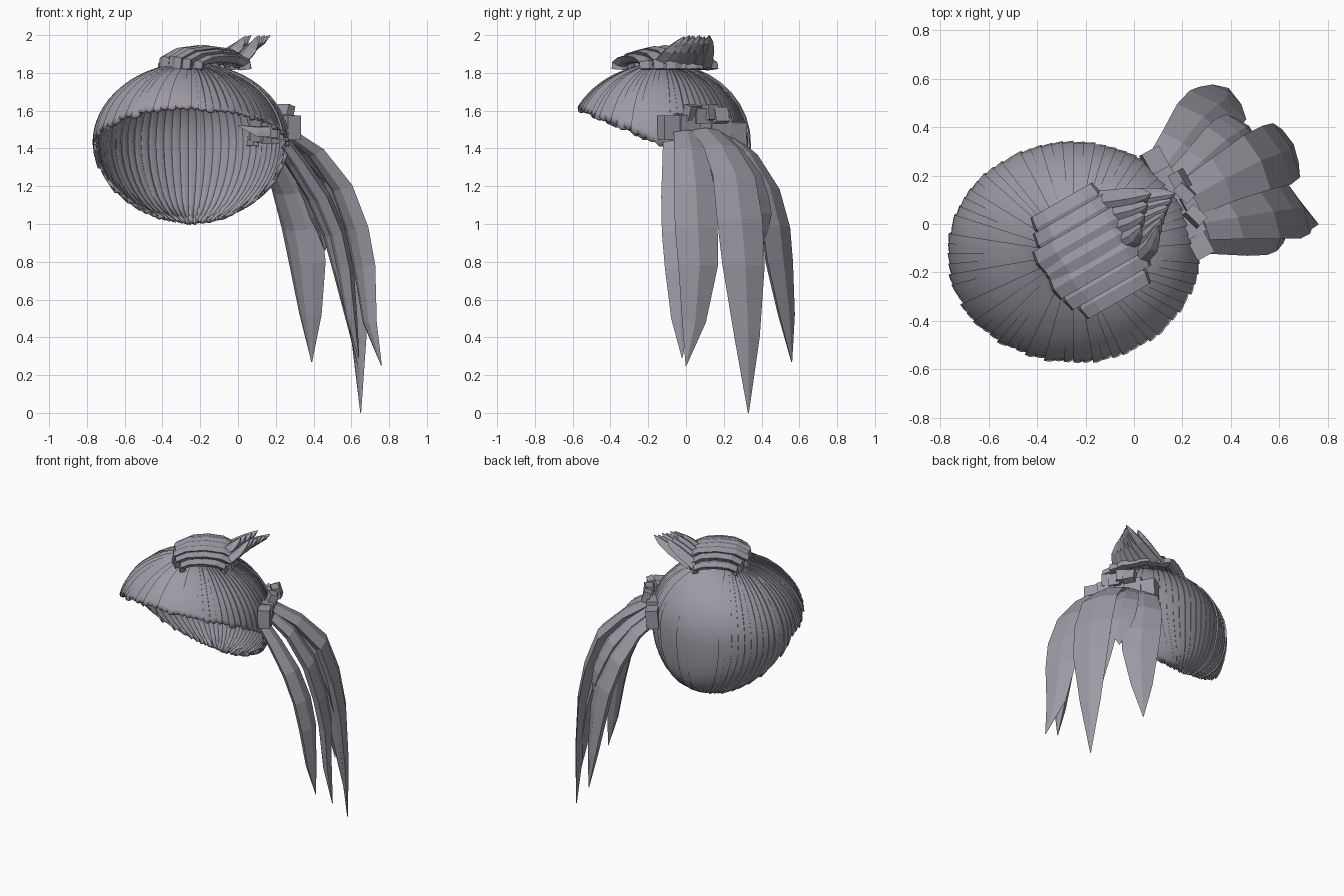
import bpy, math, random
from mathutils import Vector

random.seed(4)
cube = bpy.data.objects.get("Cube")
if cube:
    bpy.data.objects.remove(cube)

mat = bpy.data.materials.new("ash_violet_hair")
mat.use_nodes = True
COLOR = (0.34, 0.32, 0.37, 1)
mat.diffuse_color = COLOR
mat.node_tree.nodes["Principled BSDF"].inputs["Base Color"].default_value = COLOR


def make(name, verts, faces):
    mesh = bpy.data.meshes.new(name)
    mesh.from_pydata(verts, [], faces)
    mesh.materials.append(mat)
    obj = bpy.data.objects.new(name, mesh)
    bpy.context.collection.objects.link(obj)
    return obj


# Cross-section of a lock: flattened, with a ridge on its outer side
SECTION = [(-1, -0.2), (-0.55, 0.7), (0, 1), (0.55, 0.7), (1, -0.2), (0, -0.6)]


def lock(name, path, widths, thick, side):
    """Sweep the lock section along a path, keeping its flat side along 'side'."""
    pts = [Vector(p) for p in path]
    side = Vector(side).normalized()
    n, verts, faces = len(SECTION), [], []
    for i, p in enumerate(pts):
        tangent = pts[min(i + 1, len(pts) - 1)] - pts[max(i - 1, 0)]
        out = side.cross(tangent).normalized()
        t = thick * min(1, widths[i] / max(widths) + 0.1) if widths[i] > 0.01 else 0.003
        verts += [p + side * (u * widths[i]) + out * (v * t) for u, v in SECTION]
    for i in range(len(pts) - 1):
        for j in range(n):
            k = (j + 1) % n
            faces.append((i * n + j, i * n + k, (i + 1) * n + k, (i + 1) * n + j))
    faces += [tuple(reversed(range(n))), tuple(range((len(pts) - 1) * n, len(pts) * n))]
    return make(name, verts, faces)


# Cap: ridged strands running from the crown down to the hairline
CX, CY, CZ = -0.25, -0.12, 1.43


def cap_point(ang, phi, scale=1.0):
    """Point on the skull shape, whose lower part sits further back."""
    lower = phi > math.pi / 2
    ry = 0.46 if math.sin(ang) > 0 else 0.505
    rz = 0.45 if lower else 0.42
    back = 0.2 * math.cos(phi) ** 2 if lower else 0
    r = math.sin(phi) * scale
    return Vector((CX + 0.52 * r * math.cos(ang), CY + ry * r * math.sin(ang) + back,
                   CZ + rz * scale * math.cos(phi)))


def hairline(y):
    return 1.42 - (0.435 if y < CY else 1.3) * (y - CY)


def end_angle(ang):
    phi = 0.3
    while phi < 3.0:
        p = cap_point(ang, phi)
        if p.z < hairline(p.y):
            break
        phi += 0.01
    return phi


STRANDS, ROWS = 72, 16
verts, faces = [], []
for s in range(STRANDS):
    step = math.tau / STRANDS
    lift = random.uniform(-0.006, 0.006)
    jag = random.uniform(-0.025, 0.025)
    for c in range(3):
        ang = (s + c / 2) * step
        stop = end_angle(ang) + jag + (0.02 if c == 1 else 0)
        for r in range(ROWS + 1):
            verts.append(cap_point(ang, stop * r / ROWS, 1.004 + lift - 0.006 * c))
columns, height = STRANDS * 3, ROWS + 1
for col in range(columns):
    a, b = col * height, (col + 1) % columns * height
    for r in range(ROWS):
        faces.append((a + r, a + r + 1, b + r + 1, b + r))
cap = make("hair_cap", verts, faces)
bpy.ops.object.select_all(action="DESELECT")
bpy.context.view_layer.objects.active = cap
cap.select_set(True)
bpy.ops.object.shade_smooth_by_angle(angle=math.radians(25))
shell = cap.modifiers.new("shell", "SOLIDIFY")
shell.thickness = 0.018
shell.offset = -1

# Bun: arched bands laid side by side over the crown
along, across = Vector((0.5, -0.87, 0)), Vector((0.87, 0.5, 0))
ARCH = [(-1, 0), (-0.97, 0.06), (-0.6, 0.10), (0, 0.115), (0.6, 0.10), (0.95, 0.06), (1, 0)]
for b in range(7):
    f = (b - 3) / 3
    half = 0.20 - 0.06 * f * f + random.uniform(-0.015, 0.015)
    rise = 1 - 0.4 * f * f + random.uniform(-0.12, 0)
    path = []
    for u, z in ARCH:
        p = Vector((-0.18, -0.11, 0)) + along * (0.19 * f) + across * (half * u)
        path.append((p.x, p.y, 1.82 + z * rise))
    lock("bun_band_%d" % (b + 1), path, [0.05] * len(path), 0.03, -along)

# Tuft: two rows of spikes fanning up out of the bun
def tuft(name, count, bases, tips):
    for i in range(count):
        f = i / (count - 1)
        base = Vector(bases[0]).lerp(Vector(bases[1]), f)
        tip = Vector(tips[0]).lerp(Vector(tips[1]), f)
        tip.z -= 0.006 * (i % 2)
        mid = base.lerp(tip, 0.5) + Vector((0.02, 0, 0))
        late = base.lerp(tip, 0.82) + Vector((0.01, 0, -0.005))
        lock("%s_%d" % (name, i + 1), [base, mid, late, tip],
             [0.05, 0.045, 0.028, 0.003], 0.035, (0.35, -0.85, 0.1))


tuft("tuft_outer_spike", 6, [(-0.09, 0.09, 1.84), (0.01, -0.14, 1.84)],
     [(0.17, 0.125, 1.998), (0.10, -0.01, 1.998)])
tuft("tuft_inner_spike", 4, [(-0.13, 0.09, 1.85), (-0.07, -0.08, 1.86)],
     [(0.07, 0.125, 1.998), (0.03, -0.01, 1.995)])

# Tie: a row of blocks holding the ponytail, with a crumpled knot above
def block(name, loc, size, turn, tilt):
    bpy.ops.mesh.primitive_cube_add(size=1, location=loc, rotation=(tilt, 0, turn))
    obj = bpy.context.object
    obj.name = name
    obj.scale = size
    obj.data.materials.append(mat)


TURN = math.atan2(-0.40, 0.22)
for i in range(5):
    f = i / 4
    block("tie_block_%d" % (i + 1),
          (0.09 + 0.18 * f, 0.25 - 0.33 * f, 1.475 + 0.035 * f + 0.015 * (i % 2)),
          (0.12, 0.08 + 0.015 * (i % 2), 0.13), TURN, 0.1 * (i % 3 - 1))
for i in range(4):
    block("knot_%d" % (i + 1), (0.19 + 0.02 * i, 0.18 - 0.05 * i, 1.575 + 0.015 * (i % 2)),
          (0.08, 0.05, 0.08), TURN + 0.3 * (i % 2), 0.3 - 0.2 * i)
lock("inner_lock", [(0.22, 0.04, 1.49), (0.10, 0.0, 1.49), (0.0, -0.02, 1.52)],
     [0.05, 0.04, 0.004], 0.03, (0, 0.8, 0.5))

# Ponytail: long pointed locks, each arching outward and then falling
WIDTHS = [0.08, 0.10, 0.125, 0.135, 0.125, 0.075, 0.003]
TAIL = {
    "back": (0.95, (-0.8, 0.55, 0), [(0.10, 0.20, 1.47), (0.19, 0.32, 1.36), (0.27, 0.42, 1.18),
             (0.33, 0.47, 0.98), (0.36, 0.49, 0.80), (0.38, 0.53, 0.52), (0.39, 0.56, 0.27)]),
    "middle": (1, (-0.45, 0.9, 0), [(0.22, 0.10, 1.49), (0.36, 0.18, 1.40), (0.50, 0.25, 1.25),
               (0.58, 0.28, 1.02), (0.62, 0.30, 0.78), (0.64, 0.32, 0.40), (0.65, 0.33, 0.0)]),
    "front": (0.92, (-0.4, 0.9, 0), [(0.28, 0.0, 1.48), (0.41, 0.02, 1.39), (0.55, 0.04, 1.20),
              (0.63, 0.05, 0.98), (0.67, 0.06, 0.78), (0.70, 0.04, 0.48), (0.76, 0.0, 0.25)]),
    "under_front": (0.65, (0, 1, 0), [(0.26, -0.07, 1.43), (0.34, -0.06, 1.32), (0.46, -0.05, 1.14),
                    (0.54, -0.04, 0.95), (0.58, -0.03, 0.76), (0.61, -0.03, 0.50), (0.64, -0.02, 0.29)]),
    "under_middle": (0.75, (-0.5, 0.85, 0), [(0.20, 0.12, 1.45), (0.30, 0.20, 1.33), (0.42, 0.26, 1.15),
                     (0.51, 0.29, 0.95), (0.56, 0.30, 0.76), (0.62, 0.30, 0.45), (0.65, 0.30, 0.19)]),
    "bridge": (0.75, (-0.7, 0.7, 0), [(0.17, 0.16, 1.48), (0.27, 0.25, 1.38), (0.36, 0.33, 1.25),
               (0.41, 0.36, 1.14), (0.44, 0.38, 1.05), (0.46, 0.39, 0.96), (0.46, 0.40, 0.86)]),
}
for key, (wide, side, path) in TAIL.items():
    lock("ponytail_" + key, path, [w * wide for w in WIDTHS], 0.055, side)
